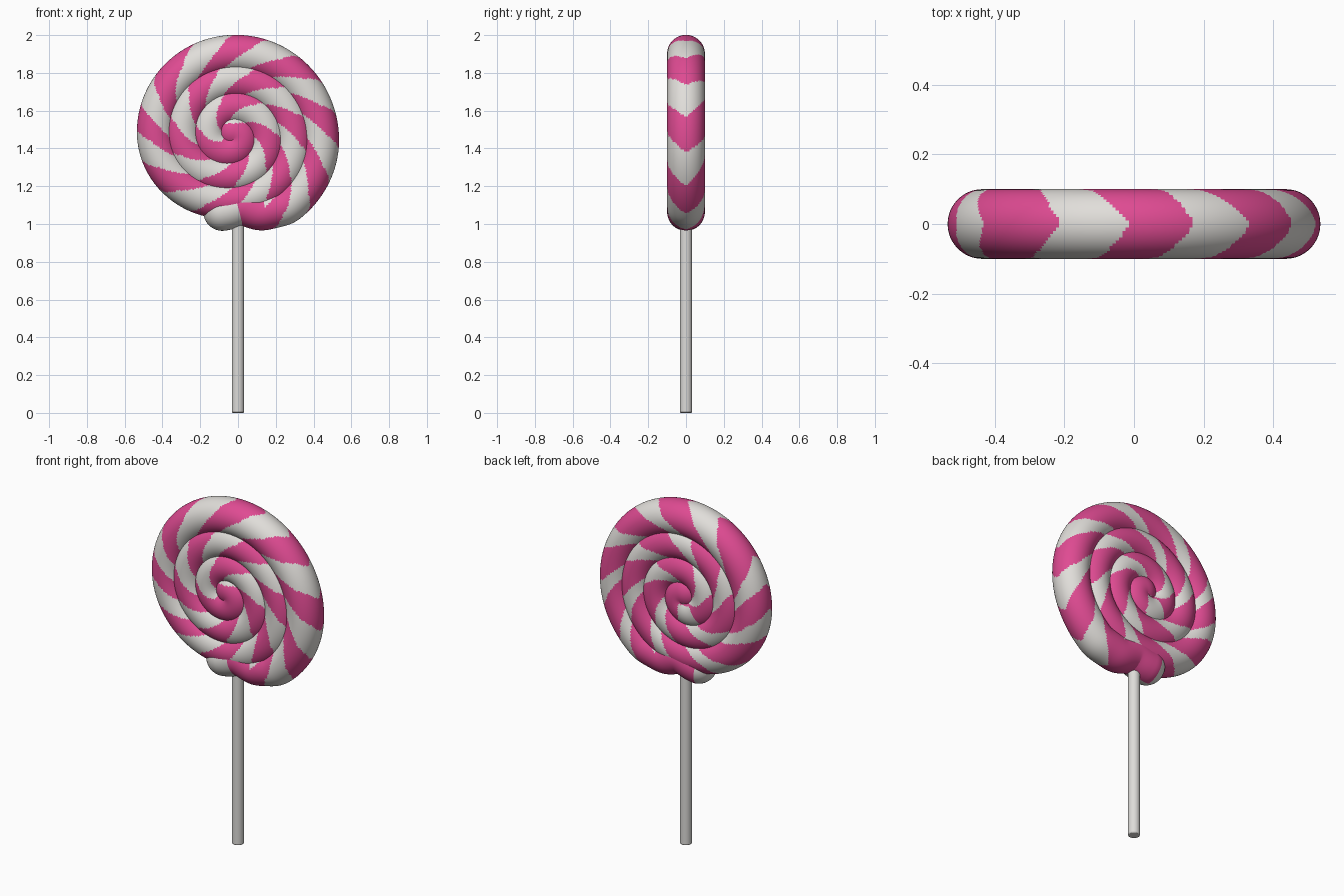
import bpy, bmesh, math
from mathutils import Vector

if "Cube" in bpy.data.objects:
    bpy.data.objects.remove(bpy.data.objects["Cube"])

def material(name, rgb):
    m = bpy.data.materials.new(name)
    m.diffuse_color = (*rgb, 1)
    m.use_nodes = True
    m.node_tree.nodes["Principled BSDF"].inputs["Base Color"].default_value = m.diffuse_color
    return m

PINK = material("candy pink", (0.74, 0.07, 0.29))
WHITE = material("candy white", (0.75, 0.73, 0.70))
PAPER = material("stick white", (0.72, 0.71, 0.69))

CX, CZ = -0.035, 1.466      # spiral centre
R0, PITCH = 0.47, 0.14      # centreline radius at the right side, shrink per turn
TUBE = 0.10                 # rope radius
STEP = 0.008                # spacing of the cross-sections
PERIOD = 0.304              # length of one pink + white pair
SIDES = 64

def spiral(turn):
    a, r = turn * math.tau, R0 - PITCH * turn
    z = r * math.sin(a)
    return Vector((CX + r * math.cos(a), 0, CZ + (z if z > 0 else 0.93 * z)))

def resample(pts, step):
    out, need = [pts[0]], step
    for a, b in zip(pts, pts[1:]):
        d = (b - a).length
        while need <= d:
            out.append(a.lerp(b, need / d))
            need += step
        need -= d
    return out

def is_white(c, s, phi, co):
    """Stripe rule: slanted bands, mirrored front to back, slimmer white at the back."""
    front = phi < math.pi
    turn = min(phi, math.tau - phi) / (math.pi / 2)
    if s < 0 and c.z < 1.15 and c.x < 0.14:                     # tail
        return c.x < 0.0 and (front or c.x < -0.12)
    if math.hypot(c.x - CX, c.z - CZ) < 0.10 and s > 3:         # core
        return co.z > 1.535 if front else co.z < 1.44 and co.x < -0.02
    slant = 0.1 * turn + 0.1 * max(0, turn - 0.8)
    drift = 0.09 * math.exp(-((s - 1.12) / 0.2) ** 2)
    phase = ((s - slant - drift) / PERIOD) % 1
    return abs(phase - 0.5) < (0.25 if front else 0.25 - 0.08 * min(turn, 1))

# Rope centreline: tucked-in tail at the bottom, then the inward spiral
FIRST, LAST = -55 / 360, 3.17
path = [Vector((-0.083, 0, 1.064)), Vector((-0.06, 0, 1.066)), Vector((0.02, 0, 1.096)),
        Vector((0.12, 0, 1.062))]
path += [spiral(FIRST + (LAST - FIRST) * i / 1500) for i in range(1501)]
path = resample(path, STEP)
for _ in range(12):
    path = [path[0]] + [(a + 2 * b + c) / 4 for a, b, c in zip(path, path[1:], path[2:])] + [path[-1]]
n = len(path)

# Arc length is measured from the right side of the outer turn
start = min(range(n // 4), key=lambda i: (path[i] - spiral(0)).length)

def frame(i):
    t = (path[min(i + 1, n - 1)] - path[max(i - 1, 0)]).normalized()
    return t, Vector((t.z, 0, -t.x))    # tangent, outward normal

# Cross-sections: (centre, outward normal, radius, arc position), with round caps
rings = []
CAP = 14

def add_cap(i, sign, steps):
    t, nrm = frame(i)
    for k in steps:
        a = math.pi / 2 * (k - 0.05) / CAP
        d = sign * TUBE * math.sin(a)
        rings.append((path[i] + t * d, nrm, TUBE * math.cos(a), (i - start) * STEP + d))

add_cap(0, -1, range(CAP, 0, -1))
for i in range(n):
    rings.append((path[i], frame(i)[1], TUBE, (i - start) * STEP))
add_cap(n - 1, 1, range(1, CAP + 1))

# Candy rope
bm = bmesh.new()
loops = []
for c, nrm, rad, s in rings:
    loops.append([bm.verts.new(c + rad * (nrm * math.cos(p) + Vector((0, -math.sin(p), 0))))
                  for p in (math.tau * j / SIDES for j in range(SIDES))])
for i in range(len(loops) - 1):
    s = (rings[i][3] + rings[i + 1][3]) / 2
    for j in range(SIDES):
        k = (j + 1) % SIDES
        f = bm.faces.new((loops[i][j], loops[i][k], loops[i + 1][k], loops[i + 1][j]))
        phi = math.tau * (j + 0.5) / SIDES
        f.material_index = int(is_white(rings[i][0], s, phi, loops[i][j].co))
for loop, tip in ((loops[0], 1), (loops[-1], 0)):
    bm.faces.new(loop).material_index = tip
bmesh.ops.recalc_face_normals(bm, faces=bm.faces)
for f in bm.faces:
    f.smooth = True
mesh = bpy.data.meshes.new("candy_spiral")
bm.to_mesh(mesh)
bm.free()
mesh.materials.append(PINK)
mesh.materials.append(WHITE)
bpy.context.collection.objects.link(bpy.data.objects.new("candy_spiral", mesh))

# Stick
bpy.ops.mesh.primitive_cylinder_add(vertices=24, radius=0.033, depth=1.1, location=(0, 0, 0.55))
stick = bpy.context.object
stick.name = "stick"
stick.data.materials.append(PAPER)
bev = stick.modifiers.new("soft_rim", 'BEVEL')
bev.width, bev.segments = 0.006, 2
bpy.ops.object.shade_smooth_by_angle()
